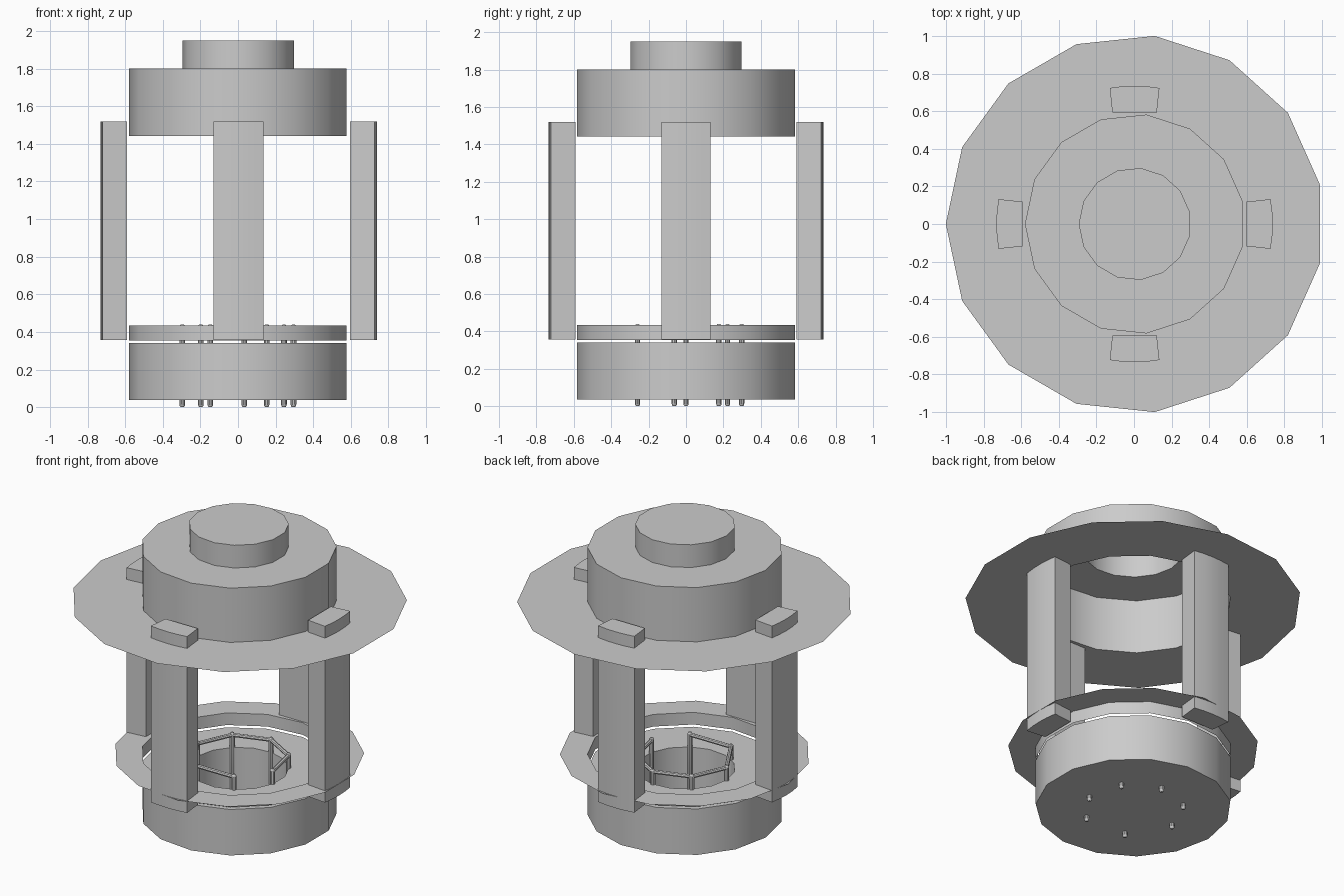
import bpy, bmesh, math
from mathutils import Vector, Matrix

if "Cube" in bpy.data.objects:
    bpy.data.objects.remove(bpy.data.objects["Cube"])

CX = 0.005           # axis of the whole device
SIDES = 15

mat = bpy.data.materials.new("plain_grey")
mat.diffuse_color = (0.6, 0.6, 0.6, 1)
mat.use_nodes = True
mat.node_tree.nodes["Principled BSDF"].inputs["Base Color"].default_value = mat.diffuse_color


def finish(name, bm):
    me = bpy.data.meshes.new(name)
    bm.to_mesh(me)
    bm.free()
    me.materials.append(mat)
    me.shade_smooth()
    me.set_sharp_from_angle(angle=math.radians(32))
    ob = bpy.data.objects.new(name, me)
    bpy.context.collection.objects.link(ob)
    return ob


def lathe(name, profile, x=CX, y=0.0, sides=SIDES, cap_start=False, cap_end=False):
    """Revolve (radius, z) points, one corner pointing to -x."""
    bm = bmesh.new()
    rings = []
    for r, z in profile:
        rings.append([bm.verts.new((x + r * math.cos(math.pi + math.tau * i / sides),
                                    y + r * math.sin(math.pi + math.tau * i / sides), z))
                      for i in range(sides)])
    for a, b in zip(rings, rings[1:]):
        for i in range(sides):
            j = (i + 1) % sides
            bm.faces.new((a[i], a[j], b[j], b[i]))
    if cap_start:
        bm.faces.new(rings[0][::-1])
    if cap_end:
        bm.faces.new(rings[-1])
    return finish(name, bm)


def rod(name, p, q, r, sides=8):
    p, q = Vector(p), Vector(q)
    d = q - p
    bm = bmesh.new()
    m = Matrix.Translation((p + q) / 2) @ d.to_track_quat('Z', 'Y').to_matrix().to_4x4()
    bmesh.ops.create_cone(bm, cap_ends=True, segments=sides, radius1=r, radius2=r,
                          depth=d.length, matrix=m)
    return finish(name, bm)


# Upper hood: wide brim, hollow drum and cap, open underneath
lathe("upper_hood", [(1.0055, 1.442), (0.585, 1.442), (0.585, 1.8), (0.299, 1.8), (0.299, 1.95)],
      cap_end=True)

# Lower collar: flange around a short open ring
lathe("lower_collar_flange", [(0.75, 0.435), (0.585, 0.435)])
lathe("lower_collar_ring", [(0.585, 0.355), (0.585, 0.435)])

# Base drum with a deep central well
lathe("base_drum", [(0.585, 0.037), (0.585, 0.34), (0.299, 0.34), (0.299, 0.042)],
      cap_start=True, cap_end=True)

# Four pillars: flat inside, curved outside
for k, side in enumerate(("right", "back", "left", "front")):
    half = math.asin(0.132 / 0.735)
    pts = [(0.592, -0.118), *[(0.735 * math.cos(t), 0.735 * math.sin(t))
           for t in (half * (i / 2 - 1) for i in range(5))], (0.592, 0.118)]
    rot = Matrix.Rotation(k * math.pi / 2, 3, 'Z')
    bm = bmesh.new()
    lo, hi = [[bm.verts.new(rot @ Vector((x, y, z)) + Vector((CX * 0.6, 0, 0))) for x, y in pts]
              for z in (0.357, 1.52)]
    bm.faces.new(lo[::-1])
    bm.faces.new(hi)
    for i in range(len(pts)):
        j = (i + 1) % len(pts)
        bm.faces.new((lo[i], lo[j], hi[j], hi[i]))
    finish(side + "_pillar", bm)

# Seven pins through the base, joined near the top by struts (one side left open)
nodes = [(CX * 0.5 + 0.299 * math.cos(math.radians(a)), 0.299 * math.sin(math.radians(a)))
         for a in (348, 36, 84, 132, 180, 240, 300)]
R = 0.015
for i, (x, y) in enumerate(nodes):
    lathe(f"pin_{i + 1}", [(R * 0.5, 0.0), (R * 0.87, 0.006), (R, 0.014), (R, 0.426),
                           (R * 0.87, 0.434), (R * 0.5, 0.44)],
          x, y, 10, True, True)
for i, (a, b) in enumerate(zip(nodes, nodes[1:])):
    rod(f"strut_{i + 1}", (*a, 0.422), (*b, 0.422), 0.013)
